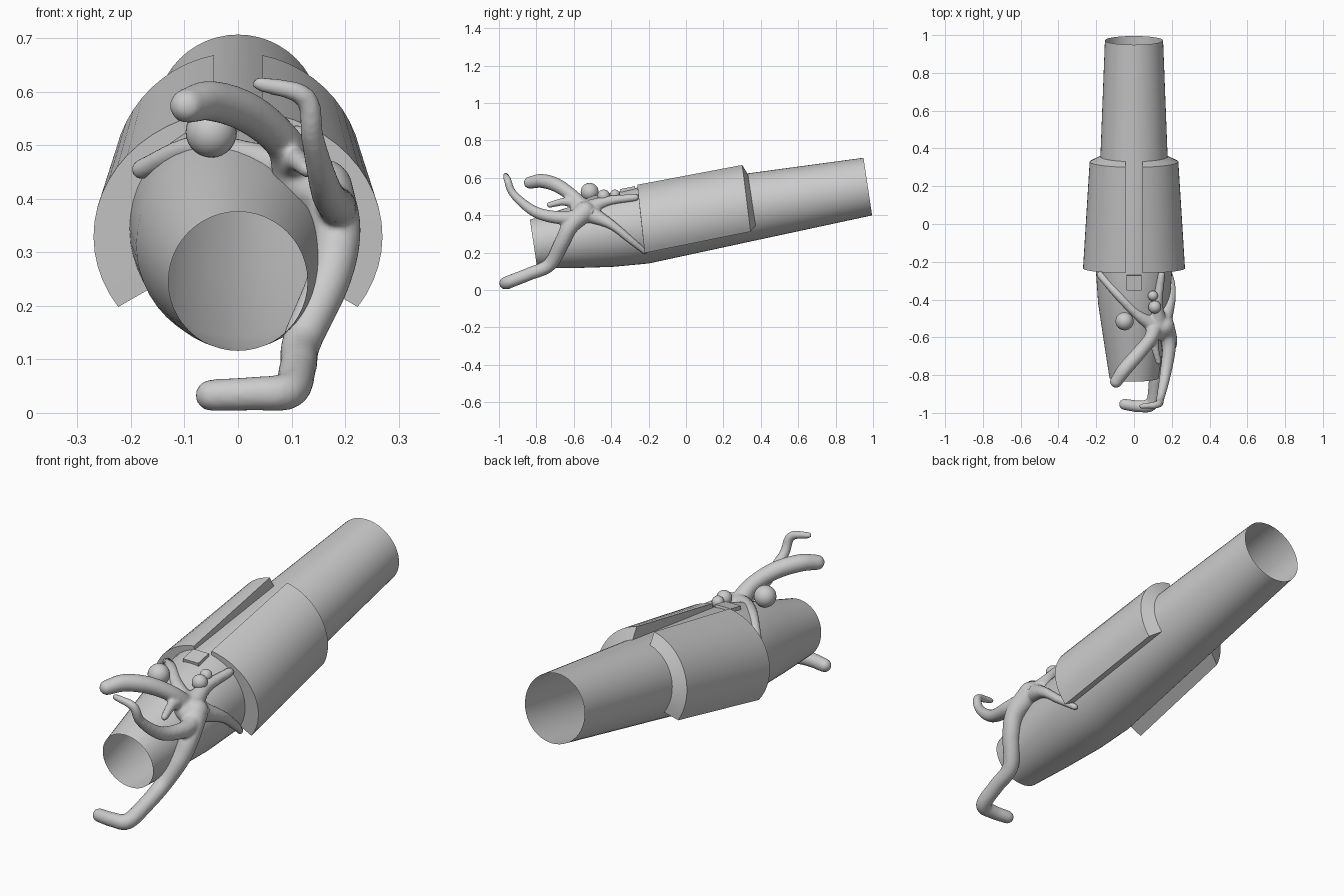
import bpy, bmesh, math
from mathutils import Vector, Matrix

old = bpy.data.objects.get("Cube")
if old:
    bpy.data.objects.remove(old, do_unlink=True)

grey = bpy.data.materials.new("plain_grey")
grey.use_nodes = True
colour = (0.6, 0.6, 0.6, 1)
grey.diffuse_color = colour
grey.node_tree.nodes["Principled BSDF"].inputs["Base Color"].default_value = colour


def finish(name, bm, angle=35):
    bmesh.ops.recalc_face_normals(bm, faces=bm.faces)
    mesh = bpy.data.meshes.new(name)
    bm.to_mesh(mesh)
    bm.free()
    mesh.materials.append(grey)
    ob = bpy.data.objects.new(name, mesh)
    bpy.context.collection.objects.link(ob)
    bpy.ops.object.select_all(action='DESELECT')
    bpy.context.view_layer.objects.active = ob
    ob.select_set(True)
    bpy.ops.object.shade_smooth_by_angle(angle=math.radians(angle))
    return ob


def bridge(bm, a, b, closed=True):
    n = len(a)
    for i in range(n if closed else n - 1):
        j = (i + 1) % n
        bm.faces.new((a[i], a[j], b[j], b[i]))


def spline(points, steps=8):
    """Smooth curve through points of any dimension."""
    pts = [Vector(p) for p in points]
    pts = [2 * pts[0] - pts[1]] + pts + [2 * pts[-1] - pts[-2]]
    out = []
    for a, b, c, d in zip(pts, pts[1:], pts[2:], pts[3:]):
        for k in range(steps):
            t = k / steps
            out.append(0.5 * (2 * b + (c - a) * t + (2 * a - 5 * b + 4 * c - d) * t ** 2
                              + (3 * b - a - 3 * c + d) * t ** 3))
    return out + [pts[-2]]


# Forearm: open tapered tube, rings lean back slightly (y, z, radius)
SLOPE = 0.15
sections = [(-0.815, 0.246, 0.13), (-0.6, 0.281, 0.163), (-0.42, 0.314, 0.19),
            (-0.23, 0.345, 0.203), (0.33, 0.441, 0.179), (0.972, 0.553, 0.154)]
bm = bmesh.new()
previous = None
for y, z, r in sections:
    ring = []
    for i in range(48):
        a = math.tau * i / 48
        h = r * math.sin(a)
        ring.append(bm.verts.new((r * math.cos(a), y - SLOPE * h, z + h)))
    if previous:
        bridge(bm, previous, ring)
    previous = ring
finish("forearm", bm)


# Bracer: two thick half shells with a slot along the top
def shell_ring(bm, side, y, z, rx, rz, slope, low, n=18):
    top = math.acos(0.045 / rx)
    low = math.radians(low)
    ring = []
    for i in range(n):
        a = top + (low - top) * i / (n - 1)
        h = rz * math.sin(a)
        ring.append(bm.verts.new((side * rx * math.cos(a), y - slope * h, z + h)))
    return ring


for side, label in ((1, "left"), (-1, "right")):
    bm = bmesh.new()
    rings = [shell_ring(bm, side, -0.235, 0.33, 0.27, 0.236, 0.11, -34),
             shell_ring(bm, side, 0.33, 0.435, 0.235, 0.238, 0.125, -31),
             shell_ring(bm, side, 0.36, 0.445, 0.172, 0.172, SLOPE, -34),
             shell_ring(bm, side, -0.237, 0.343, 0.198, 0.198, 0.11, -34)]
    for a, b in zip(rings, rings[1:] + rings[:1]):
        bridge(bm, a, b, closed=False)
    for end in (0, -1):
        bm.faces.new([r[end] for r in rings])
    finish("bracer_" + label, bm, 30)

# Short strap leaving the slot
bm = bmesh.new()
bmesh.ops.create_cube(bm, size=1, matrix=Matrix.Translation((0, -0.31, 0.535))
                      @ Matrix.Rotation(0.2, 4, 'X') @ Matrix.Diagonal((0.08, 0.08, 0.025, 1)))
finish("slot_strap", bm)


# Clinging creature: limbs swept along curves, fused into one skin (x, y, z, radius)
def limb(bm, points, n=16):
    path = spline(points)
    # rounded ends
    for at, nxt in ((0, 1), (-1, -2)):
        end = path[at]
        out = (end - path[nxt]).to_3d().normalized()
        caps = []
        for k in range(1, 5):
            a = math.pi / 2 * k / 4.3
            caps.append(Vector((*(end.to_3d() + out * end[3] * math.sin(a)), end[3] * math.cos(a))))
        path = caps[::-1] + path if at == 0 else path + caps
    spots = [p.to_3d() for p in path]
    side = (spots[1] - spots[0]).orthogonal()
    previous = None
    for i, p in enumerate(path):
        t = (spots[min(i + 1, len(spots) - 1)] - spots[max(i - 1, 0)]).normalized()
        side = (side - t * side.dot(t)).normalized()
        up = t.cross(side)
        ring = [bm.verts.new(spots[i] + p[3] * (side * math.cos(math.tau * k / n)
                                                + up * math.sin(math.tau * k / n)))
                for k in range(n)]
        if previous:
            bridge(bm, previous, ring)
        else:
            bm.faces.new(ring[::-1])
        previous = ring
    bm.faces.new(previous)


limbs = [
    # thick raised horn
    [(0.11, -0.55, 0.44, 0.045), (0.085, -0.61, 0.505, 0.036), (0.02, -0.69, 0.56, 0.038),
     (-0.05, -0.77, 0.583, 0.038), (-0.095, -0.835, 0.574, 0.033)],
    # long hooked feeler
    [(0.16, -0.55, 0.4, 0.045), (0.185, -0.65, 0.385, 0.037), (0.165, -0.8, 0.415, 0.03),
     (0.14, -0.92, 0.51, 0.022), (0.125, -0.955, 0.59, 0.02), (0.04, -0.965, 0.615, 0.014)],
    # lower leg with foot
    [(0.16, -0.54, 0.42, 0.055), (0.185, -0.62, 0.34, 0.045), (0.17, -0.665, 0.25, 0.041),
     (0.12, -0.73, 0.135, 0.037), (0.112, -0.84, 0.085, 0.035), (0.095, -0.95, 0.042, 0.035),
     (0.03, -0.965, 0.036, 0.032), (-0.05, -0.955, 0.033, 0.03)],
    # limbs gripping the forearm under the bracer
    [(0.11, -0.54, 0.44, 0.045), (0.02, -0.48, 0.48, 0.028), (-0.08, -0.38, 0.495, 0.024),
     (-0.18, -0.27, 0.455, 0.02)],
    [(0.13, -0.53, 0.43, 0.05), (0.125, -0.42, 0.475, 0.028), (0.145, -0.27, 0.495, 0.02)],
    [(0.15, -0.52, 0.41, 0.05), (0.195, -0.4, 0.35, 0.026), (0.195, -0.3, 0.27, 0.02),
     (0.165, -0.22, 0.205, 0.015)],
    # small front nub
    [(0.1, -0.57, 0.46, 0.035), (0.11, -0.65, 0.472, 0.022), (0.13, -0.73, 0.455, 0.016)],
]
bm = bmesh.new()
for points in limbs:
    limb(bm, points)
bmesh.ops.create_uvsphere(bm, u_segments=24, v_segments=12, radius=1,
                          matrix=Matrix.Translation((0.13, -0.535, 0.42))
                          @ Matrix.Rotation(0.7, 4, 'Y') @ Matrix.Diagonal((0.075, 0.085, 0.055, 1)))
creature = finish("creature_body", bm, 180)
remesh = creature.modifiers.new("fuse", 'REMESH')
remesh.mode = 'VOXEL'
remesh.voxel_size = 0.007
remesh.use_smooth_shade = True
soften = creature.modifiers.new("soften", 'SMOOTH')
soften.factor = 0.5
soften.iterations = 6

# Eyes (x, y, z, radius)
for name, x, y, z, r in (("large_eye", -0.05, -0.515, 0.525, 0.048),
                         ("middle_eye", 0.11, -0.44, 0.503, 0.034),
                         ("small_eye", 0.1, -0.38, 0.51, 0.027),
                         ("side_eye", 0.188, -0.51, 0.417, 0.018)):
    bm = bmesh.new()
    bmesh.ops.create_uvsphere(bm, u_segments=24, v_segments=14, radius=r,
                              matrix=Matrix.Translation((x, y, z)))
    finish(name, bm, 180)
